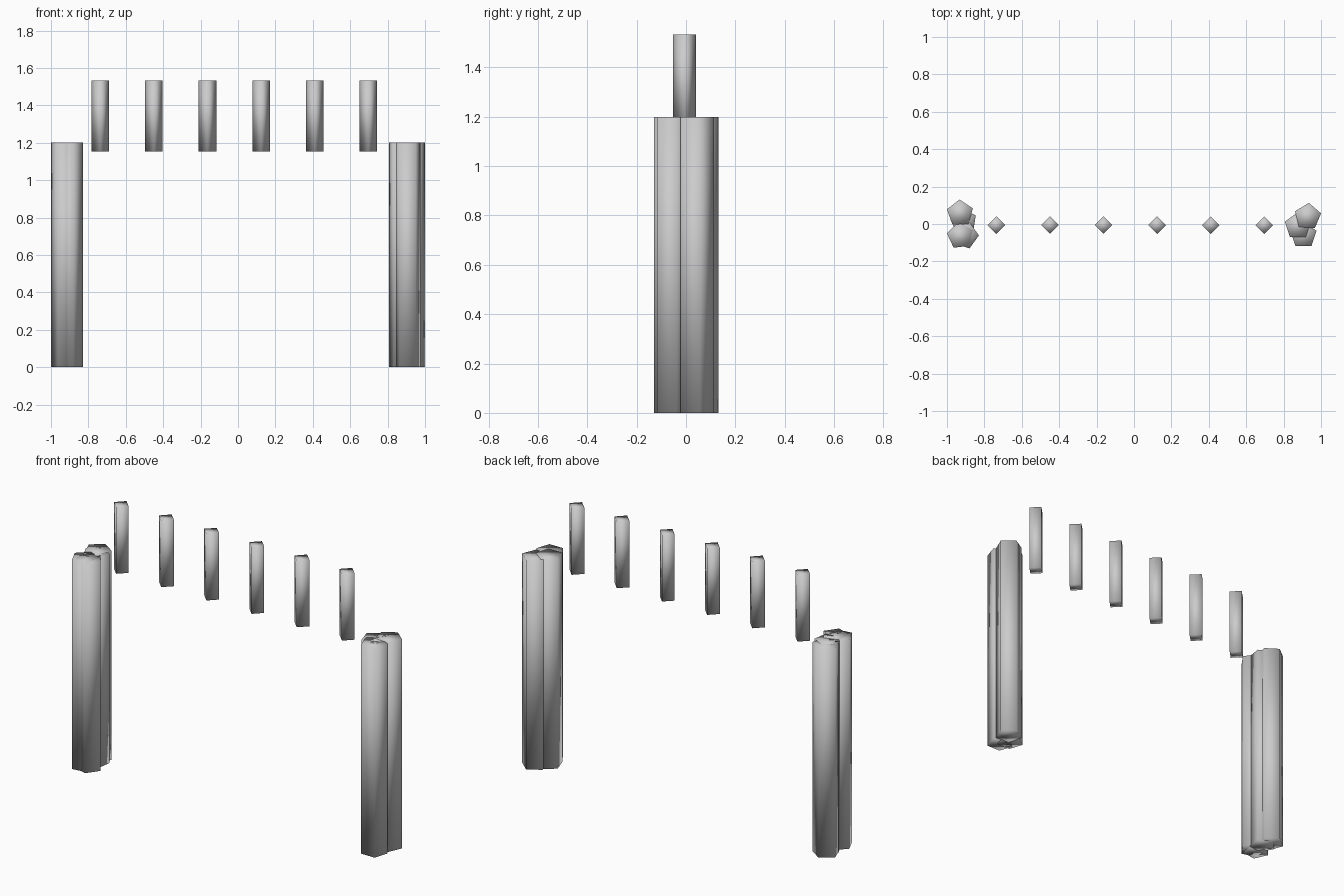
import bpy
from math import radians

if "Cube" in bpy.data.objects:
    bpy.data.objects.remove(bpy.data.objects["Cube"])


def prism(name, sides, radius, x, y, z0, z1, turn):
    """Upright smooth-shaded prism with one corner pointing at angle `turn` (degrees from +x)."""
    # Blender circles start their first corner on +y
    bpy.ops.mesh.primitive_cylinder_add(
        vertices=sides, radius=radius, depth=z1 - z0,
        location=(x, y, (z0 + z1) / 2), rotation=(0, 0, radians(turn - 90)))
    ob = bpy.context.object
    ob.name = name
    bpy.ops.object.shade_smooth()
    return ob


# Clustered pentagonal pillars: (x, y, corner angle)
clusters = {
    "left_pillar": [(-0.93, 0.058, 92), (-0.929, -0.063, 169),
                    (-0.902, -0.061, 0), (-0.911, 0.013, 27)],
    "right_pillar": [(0.929, 0.040, 85), (0.876, -0.010, 90),
                     (0.906, -0.059, 90)],
}
for name, columns in clusters.items():
    for i, (x, y, turn) in enumerate(columns, 1):
        prism(f"{name}_column_{i}", 5, 0.073, x, y, 0.0, 1.2, turn)

# Row of six floating diamond bars between the pillars
for i in range(6):
    prism(f"hanging_bar_{i + 1}", 4, 0.047, -0.736 + 0.2865 * i, -0.006, 1.152, 1.533, 0)
